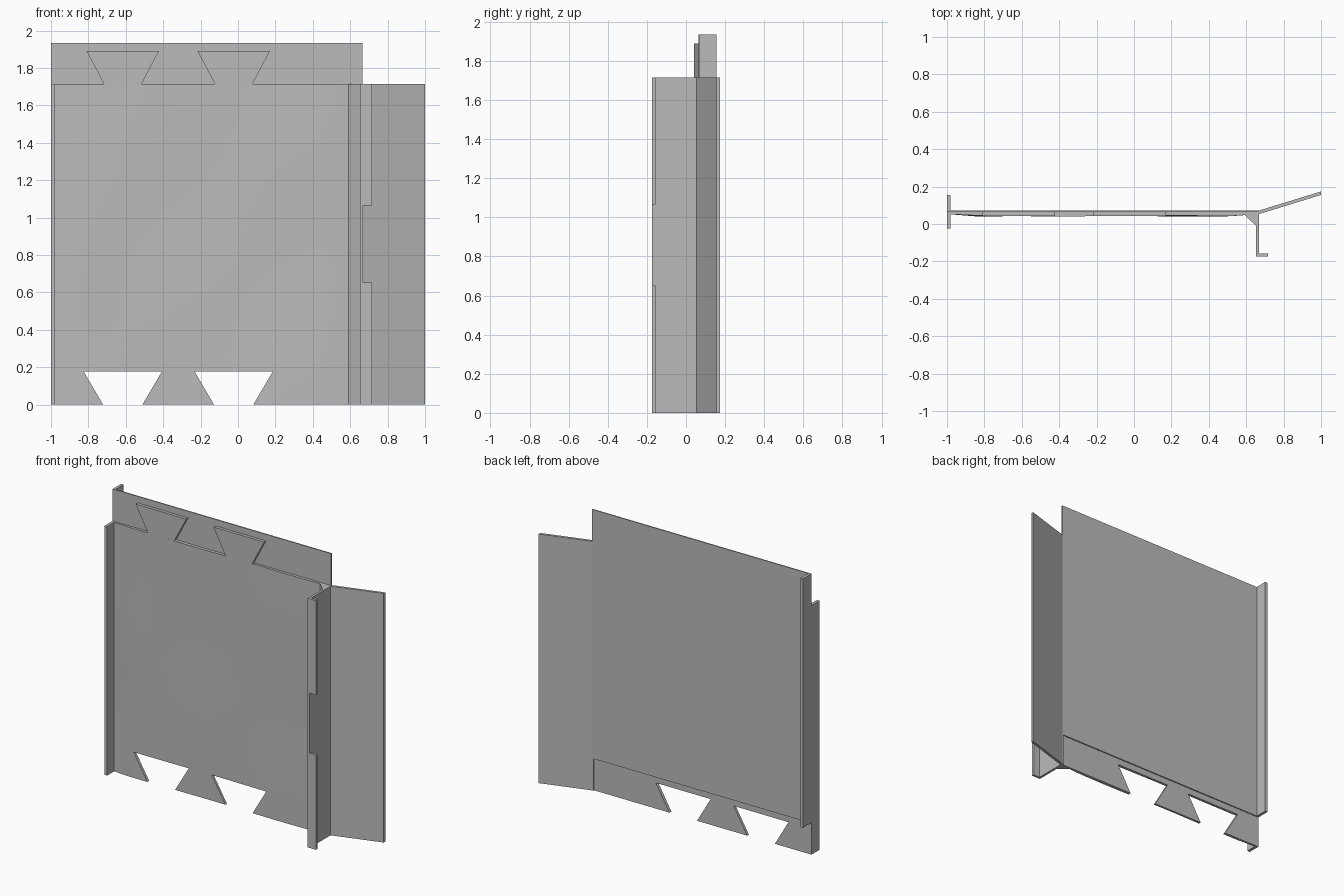
import bpy, bmesh
from math import sin, cos
from mathutils import Vector

cube = bpy.data.objects.get("Cube")
if cube:
    bpy.data.objects.remove(cube, do_unlink=True)

grey = bpy.data.materials.new("plain grey")
grey.use_nodes = True
GREY = (0.5, 0.5, 0.5, 1)
grey.diffuse_color = GREY
grey.node_tree.nodes["Principled BSDF"].inputs["Base Color"].default_value = GREY

TOP = 1.715        # height of the front layer
STEP = 0.22        # how far the back layer is shifted up
BACK, MID = 0.071, 0.063


def finish(name, bm):
    bmesh.ops.recalc_face_normals(bm, faces=bm.faces)
    mesh = bpy.data.meshes.new(name)
    bm.to_mesh(mesh)
    bm.free()
    mesh.materials.append(grey)
    ob = bpy.data.objects.new(name, mesh)
    bpy.context.collection.objects.link(ob)
    return ob


def prism(name, points, offset):
    """Extrude a planar outline along an offset."""
    bm = bmesh.new()
    face = bm.faces.new([bm.verts.new(p) for p in points])
    ext = bmesh.ops.extrude_face_region(bm, geom=[face])
    verts = [v for v in ext["geom"] if isinstance(v, bmesh.types.BMVert)]
    bmesh.ops.translate(bm, verts=verts, vec=Vector(offset))
    return finish(name, bm)


def plan(name, outline, z0, z1):
    return prism(name, [(x, y, z0) for x, y in outline], (0, 0, z1 - z0))


def box(name, x0, x1, y0, y1, z0, z1):
    return plan(name, [(x0, y0), (x1, y0), (x1, y1), (x0, y1)], z0, z1)


def dovetail(name, cx, wide, narrow, z0, z1, y0, y1):
    pts = [(cx - narrow, y0, z0), (cx + narrow, y0, z0),
           (cx + wide, y0, z1), (cx - wide, y0, z1)]
    return prism(name, pts, (0, y1 - y0, 0))


# Back sheet and its rear edge flange
box("back_sheet", -1, 0.665, MID, BACK, STEP, 1.935)
box("rear_edge_flange", -1, -0.98, MID, 0.156, STEP, 1.935)

# Front panel with a gently uneven front surface
X0, X1, NX, NZ = -0.985, 0.66, 36, 36


def front_y(x, z):
    edge = min(1, (x - X0) / 0.15, (X1 - x) / 0.15)
    wave = sin(4 * x + 2 * z) * cos(3 * z - x) + 0.5 * sin(7 * x - 5 * z)
    return 0.052 - max(0, edge) * (0.008 + 0.003 * wave)


bm = bmesh.new()
grid = [[bm.verts.new((x, front_y(x, z), z))
         for x in [X0 + (X1 - X0) * i / NX for i in range(NX + 1)]]
        for z in [TOP * j / NZ for j in range(NZ + 1)]]
for a, b in zip(grid, grid[1:]):
    for i in range(NX):
        bm.faces.new((a[i], a[i + 1], b[i + 1], b[i]))
ext = bmesh.ops.extrude_face_region(bm, geom=bm.faces[:])
for el in ext["geom"]:
    if isinstance(el, bmesh.types.BMVert):
        el.co.y = MID
panel = finish("front_panel", bm)

# Dovetail sockets below, matching dovetail tabs above
for side, cx in (("right", -0.616), ("left", -0.023)):
    cutter = dovetail(side + "_socket_cutter", cx, 0.209, 0.099,
                      -0.01, 0.177, 0, 0.12)
    cutter.hide_render = True
    cutter.hide_set(True)
    mod = panel.modifiers.new(side + "_socket", 'BOOLEAN')
    mod.operation = 'DIFFERENCE'
    mod.solver = 'EXACT'
    mod.object = cutter
    dovetail(side + "_dovetail_tab", cx, 0.193, 0.098,
             TOP - 0.005, 1.89, 0.042, MID)

# Bake the sockets, then remove the cutters
bpy.context.view_layer.update()
deps = bpy.context.evaluated_depsgraph_get()
cut = bpy.data.meshes.new_from_object(panel.evaluated_get(deps))
panel.modifiers.clear()
panel.data = cut
for ob in [o for o in bpy.data.objects if o.name.endswith("_cutter")]:
    bpy.data.objects.remove(ob, do_unlink=True)
bpy.ops.object.select_all(action='DESELECT')
panel.select_set(True)
bpy.context.view_layer.objects.active = panel
bpy.ops.object.shade_smooth_by_angle(angle=0.5)

# Front edge flange
box("front_edge_flange", -1, -0.98, -0.025, MID, 0, TOP)

# Front rib with its corner brace and notched lip
box("front_rib", 0.652, 0.668, -0.174, MID, 0, TOP)
plan("corner_brace", [(0.583, 0.056), (0.653, -0.01), (0.653, MID), (0.583, MID)], 0, TOP)
for name, z0, z1 in (("lower_lip", 0, 0.652), ("upper_lip", 1.065, TOP)):
    box(name, 0.667, 0.716, -0.174, -0.157, z0, z1)

# Angled side wing
plan("side_wing", [(0.655, 0.053), (0.668, 0.053), (0.996, 0.154), (1, 0.156),
                   (1, 0.174), (0.665, BACK), (0.655, BACK)], 0, TOP)
